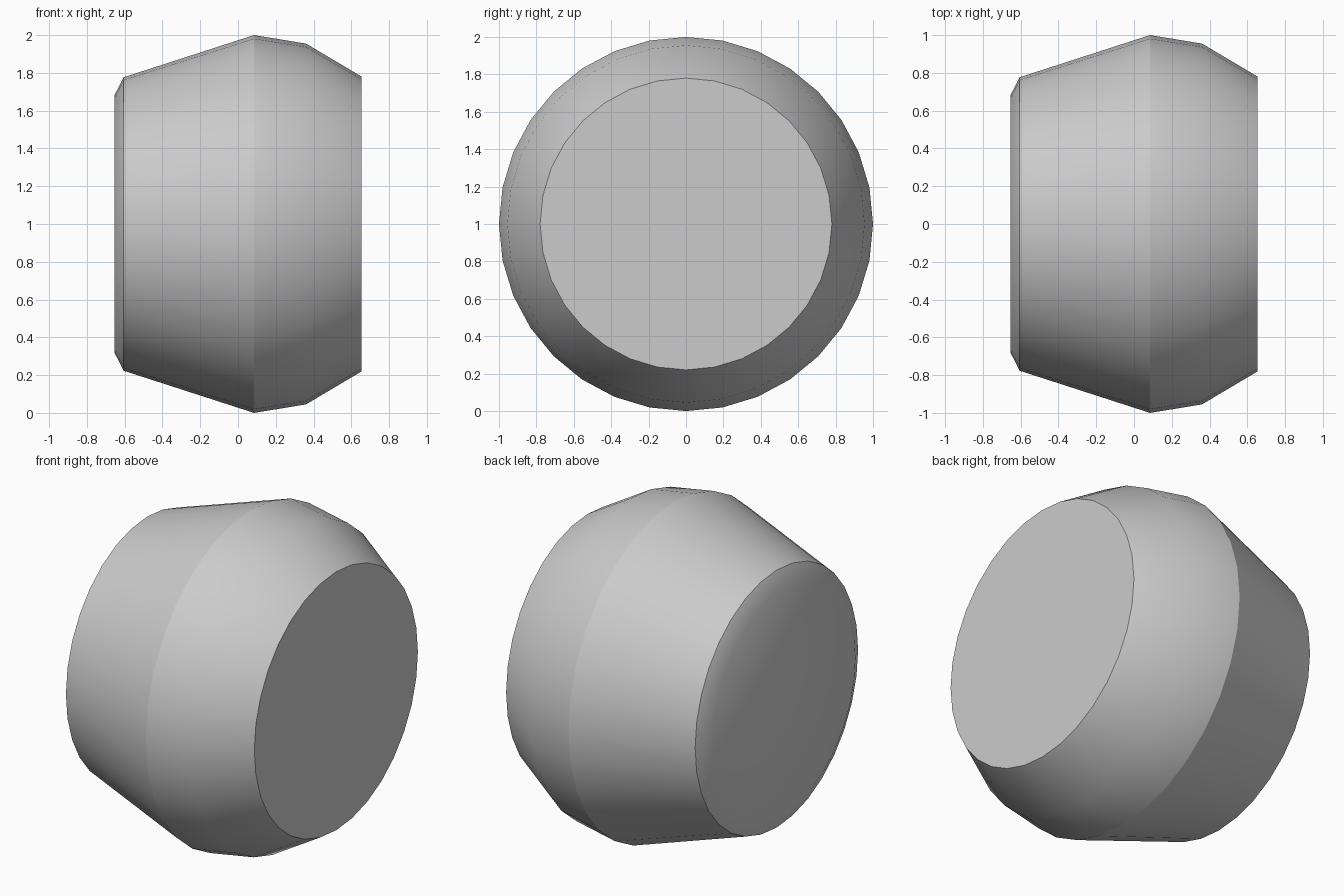
import bpy, bmesh, math

cube = bpy.data.objects.get("Cube")
if cube:
    bpy.data.objects.remove(cube, do_unlink=True)

SIDES = 32
# Turned profile: (x along the axis, radius, crisp edge)
PROFILE = [(-0.655, 0.68, False), (-0.605, 0.777, True), (0.085, 1.0, True),
           (0.36, 0.955, False), (0.655, 0.78, True)]

# Single grey material
grey = bpy.data.materials.new("plain_grey")
grey.use_nodes = True
colour = (0.6, 0.6, 0.6, 1)
grey.diffuse_color = colour
grey.node_tree.nodes["Principled BSDF"].inputs["Base Color"].default_value = colour

# Rings of the turned body
bm = bmesh.new()
rings = []
for x, radius, crisp in PROFILE:
    ring = []
    for i in range(SIDES):
        a = math.tau * i / SIDES
        ring.append(bm.verts.new((x, radius * math.cos(a), 1 + radius * math.sin(a))))
    rings.append(ring)

# Walls between neighbouring rings
for lower, upper in zip(rings, rings[1:]):
    for i in range(SIDES):
        j = (i + 1) % SIDES
        bm.faces.new((lower[i], lower[j], upper[j], upper[i]))

# Flat end caps
bm.faces.new(rings[0])
bm.faces.new(rings[-1])
bmesh.ops.recalc_face_normals(bm, faces=bm.faces)

# Smooth shading with crisp rims
for face in bm.faces:
    face.smooth = True
for ring, (x, radius, crisp) in zip(rings, PROFILE):
    for i in range(SIDES):
        edge = bm.edges.get((ring[i], ring[(i + 1) % SIDES]))
        edge.smooth = not crisp

mesh = bpy.data.meshes.new("turned_body")
bm.to_mesh(mesh)
bm.free()
mesh.materials.append(grey)
body = bpy.data.objects.new("turned_body", mesh)
bpy.context.collection.objects.link(body)
